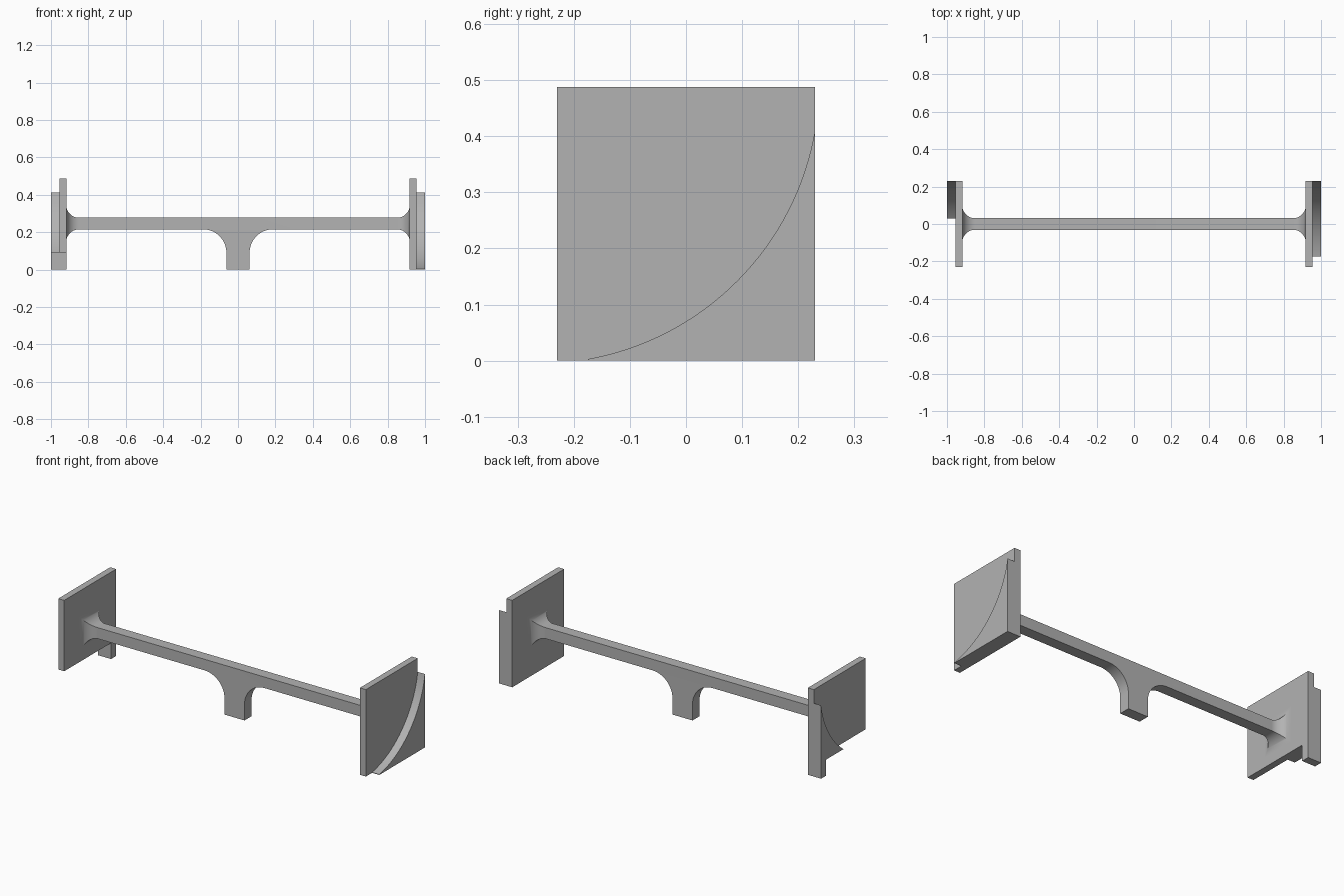
import bpy, bmesh, math
from mathutils import Vector

cube = bpy.data.objects.get("Cube")
if cube:
    bpy.data.objects.remove(cube)

GREY = (0.45, 0.45, 0.45, 1)
grey = bpy.data.materials.new("plain grey")
grey.use_nodes = True
grey.diffuse_color = GREY
grey.node_tree.nodes["Principled BSDF"].inputs["Base Color"].default_value = GREY

HALF = 0.031          # half thickness of the beam
BEAM_Z = 0.246        # beam centre height
FLARE = 0.068         # radius of the end fillets
INNER, MID, OUTER = 0.918, 0.955, 1.0   # plate and pad planes
SIDE, TOP, NOTCH, TAB = 0.23, 0.488, 0.09, 0.185


def finish(name, bm):
    bmesh.ops.remove_doubles(bm, verts=bm.verts, dist=1e-5)
    bmesh.ops.recalc_face_normals(bm, faces=bm.faces)
    mesh = bpy.data.meshes.new(name)
    bm.to_mesh(mesh)
    bm.free()
    mesh.materials.append(grey)
    obj = bpy.data.objects.new(name, mesh)
    bpy.context.collection.objects.link(obj)
    bpy.ops.object.select_all(action='DESELECT')
    obj.select_set(True)
    bpy.context.view_layer.objects.active = obj
    bpy.ops.object.shade_smooth_by_angle(angle=math.radians(30))
    return obj


def slab(name, outline, x0, x1):
    """Extrude a (y, z) outline along x."""
    bm = bmesh.new()
    face = bm.faces.new([bm.verts.new((x0, y, z)) for y, z in outline])
    geom = bmesh.ops.extrude_face_region(bm, geom=[face])["geom"]
    moved = [v for v in geom if isinstance(v, bmesh.types.BMVert)]
    bmesh.ops.translate(bm, verts=moved, vec=(x1 - x0, 0, 0))
    return finish(name, bm)


def pad_arc(y0, y1, steps=32):
    """Points of the curved pad edge, from y1 back down to y0."""
    cy, cz, r = -0.263, 0.495, 0.5
    a0, a1 = (-math.acos((y - cy) / r) for y in (y0, y1))
    angles = [a1 + (a0 - a1) * i / steps for i in range(steps + 1)]
    return [(cy + r * math.cos(a), cz + r * math.sin(a)) for a in angles]


# Beam with its central leg: one front outline extruded in depth
low, high = BEAM_Z - HALF, BEAM_Z + HALF
end_x, leg_x, leg_r = INNER - FLARE, 0.062, 0.125
half = [(leg_x, 0)]
for i in range(17):
    a = math.pi - math.pi / 2 * i / 16
    half.append((leg_x + leg_r + leg_r * math.cos(a), low - leg_r + leg_r * math.sin(a)))
half += [(end_x, low), (end_x, high)]
outline = half + [(-x, z) for x, z in reversed(half)]

bm = bmesh.new()
front = [bm.verts.new((x, -HALF, z)) for x, z in outline]
back = [bm.verts.new((x, HALF, z)) for x, z in outline]
bm.faces.new(front)
bm.faces.new(back)
end_index = len(half) - 2
for i in range(len(outline)):
    j = (i + 1) % len(outline)
    if outline[i][0] == outline[j][0] and abs(outline[i][0]) == end_x:
        continue  # ends stay open for the flares
    bm.faces.new((front[i], front[j], back[j], back[i]))

# Square flares where the beam meets the plates
for side in (-1, 1):
    previous = None
    for i in range(17):
        a = math.pi / 2 * i / 16
        x = end_x + FLARE * math.sin(a)
        s = HALF + FLARE * (1 - math.cos(a))
        ring = [bm.verts.new((side * x, s * u, BEAM_Z + s * v))
                for u, v in ((-1, -1), (1, -1), (1, 1), (-1, 1))]
        if previous:
            for k in range(4):
                m = (k + 1) % 4
                bm.faces.new((previous[k], previous[m], ring[m], ring[k]))
        previous = ring
    bm.faces.new(previous)
finish("beam_and_leg", bm)

# Left end: full plate with a curved pad on its outside
slab("left_plate", [(-SIDE, 0), (SIDE, 0), (SIDE, TOP), (-SIDE, TOP)], INNER, MID)
slab("left_pad", [(-0.175, 0), (SIDE, 0)] + pad_arc(-0.175, SIDE), MID, OUTER)

# Right end: plate and pad are notched below, leaving a narrow tab at the back
tab = [(TAB, NOTCH), (TAB, 0), (SIDE, 0)]
slab("right_plate", [(-SIDE, NOTCH)] + tab + [(SIDE, TOP), (-SIDE, TOP)], -INNER, -MID)
slab("right_pad", tab + pad_arc(0.0303, SIDE), -MID, -OUTER)
